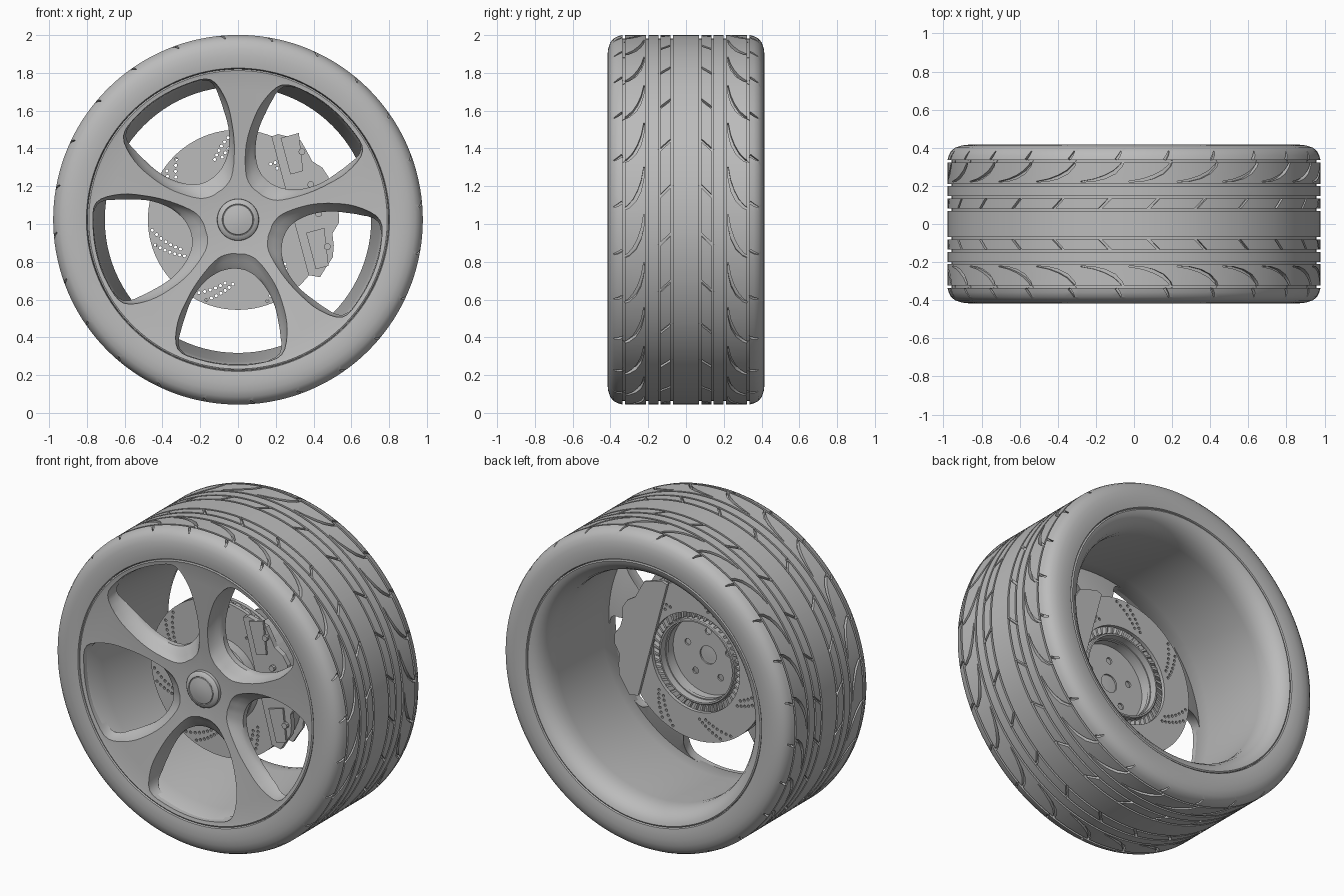
import bpy, bmesh, math
from math import sin, cos, pi, radians
from mathutils import Vector

if "Cube" in bpy.data.objects:
    bpy.data.objects.remove(bpy.data.objects["Cube"])

AXLE = 1.0225     # height of the axle; the wheel turns about y
TREAD = 0.9785    # outer radius

grey = bpy.data.materials.new("mid grey")
grey.use_nodes = True
grey.diffuse_color = (0.5, 0.5, 0.5, 1)
grey.node_tree.nodes["Principled BSDF"].inputs["Base Color"].default_value = (0.5, 0.5, 0.5, 1)


def polar(r, a, y):
    return (r * cos(a), y, r * sin(a))


def add_loft(bm, rings, wrap=False, caps=True):
    """Skin closed rings of points, optionally joining last to first."""
    vs = [[bm.verts.new(p) for p in ring] for ring in rings]
    n, m = len(vs[0]), len(vs)
    for i in range(m if wrap else m - 1):
        a, b = vs[i], vs[(i + 1) % m]
        for j in range(n):
            k = (j + 1) % n
            bm.faces.new((a[j], a[k], b[k], b[j]))
    if caps and not wrap:
        bm.faces.new(vs[0])
        bm.faces.new(vs[-1])


def finish(name, bm):
    bmesh.ops.recalc_face_normals(bm, faces=bm.faces)
    me = bpy.data.meshes.new(name)
    bm.to_mesh(me)
    bm.free()
    ob = bpy.data.objects.new(name, me)
    ob.location.z = AXLE
    me.materials.append(grey)
    bpy.context.collection.objects.link(ob)
    return ob


def lathe(name, profile, seg=96, solid=False):
    """Turn (y, r) points about the axle; solid profiles start and end at r = 0."""
    bm = bmesh.new()
    angles = [2 * pi * i / seg for i in range(seg)]
    rings = [[polar(r, a, y) for a in angles] for y, r in profile]
    add_loft(bm, rings, wrap=not solid, caps=False)
    if solid:
        bmesh.ops.remove_doubles(bm, verts=bm.verts, dist=1e-5)
    return finish(name, bm)


def add_prism(bm, outline, y0, y1):
    add_loft(bm, [[(x, y, z) for x, z in outline] for y in (y0, y1)])


def circle(cx, cz, r, n=10):
    return [(cx + r * cos(2 * pi * i / n), cz + r * sin(2 * pi * i / n)) for i in range(n)]


def select(ob):
    bpy.ops.object.select_all(action='DESELECT')
    ob.select_set(True)
    bpy.context.view_layer.objects.active = ob


def cut(ob, cutter):
    mod = ob.modifiers.new("cut", 'BOOLEAN')
    mod.object, mod.operation, mod.solver = cutter, 'DIFFERENCE', 'MANIFOLD'
    select(ob)
    bpy.ops.object.modifier_apply(modifier=mod.name)
    bpy.data.objects.remove(cutter)


def smooth(ob, angle=32):
    select(ob)
    bpy.ops.object.shade_smooth_by_angle(angle=radians(angle))


# Tyre: one half of the section, mirrored, with ring grooves
half = []
for g in (0.075, 0.14, 0.205, 0.33):
    half += [(g - 0.006, TREAD), (g - 0.006, TREAD - 0.02), (g + 0.006, TREAD - 0.02), (g + 0.006, TREAD)]
half += [(0.36, 0.972), (0.383, 0.96), (0.401, 0.938), (0.412, 0.905), (0.416, 0.87),
         (0.415, 0.83), (0.411, 0.803), (0.404, 0.799), (0.38, 0.798), (0.36, 0.78)]
tyre = lathe("tyre", [(-y, r) for y, r in reversed(half)] + half, 144)

# Tread sipes: (distance along tread, y, half width, floor radius)
crescent = [(0.13, 0.222, 0.002, 0.955), (0.06, 0.23, 0.006, 0.955), (0.0, 0.247, 0.009, 0.955),
            (-0.05, 0.272, 0.01, 0.955), (-0.085, 0.305, 0.008, 0.955), (-0.1, 0.334, 0.005, 0.955)]
shoulder = [(-0.06, 0.338, 0.007, 0.955), (-0.075, 0.36, 0.006, 0.952), (-0.085, 0.382, 0.003, 0.945)]
slant = [(0.035, 0.072, 0.007, 0.96), (-0.035, 0.143, 0.007, 0.96)]
bm = bmesh.new()
REPEAT = 24
for i in range(REPEAT):
    for side in (-1, 1):
        for path in (crescent, shoulder, slant):
            rings = []
            for j, (s, y, w, floor) in enumerate(path):
                p, q = path[max(j - 1, 0)], path[min(j + 1, len(path) - 1)]
                t = Vector((q[0] - p[0], q[1] - p[1])).normalized() * w
                ring = []
                for sgn, r in ((1, floor), (-1, floor), (-1, 1.02), (1, 1.02)):
                    a = 2 * pi * (i + 0.6) / REPEAT + (s - sgn * t.y) / TREAD
                    ring.append(polar(r, a, side * (y + sgn * t.x)))
                rings.append(ring)
            add_loft(bm, rings)
cut(tyre, finish("sipe_cutter", bm))
smooth(tyre)

# Rim barrel with a rolled rear lip
smooth(lathe("rim_barrel", [(-0.385, 0.793), (-0.388, 0.775), (-0.37, 0.765), (-0.25, 0.752), (0.25, 0.705),
                            (0.3, 0.706), (0.345, 0.718), (0.38, 0.74), (0.402, 0.768), (0.409, 0.79),
                            (0.405, 0.7975), (0.36, 0.794), (0.34, 0.79), (-0.34, 0.79)]))

# Five-spoke face: a shallow dish with five flared windows
face = lathe("spoke_face", [(-0.325, 0), (-0.325, 0.12), (-0.338, 0.25), (-0.37, 0.5), (-0.393, 0.68),
                            (-0.405, 0.775), (-0.409, 0.79), (-0.405, 0.7975), (-0.37, 0.794), (-0.345, 0.785),
                            (-0.335, 0.75), (-0.3, 0.67), (-0.26, 0.5), (-0.24, 0.2), (-0.225, 0.16),
                            (-0.225, 0)], solid=True)
# Paired (radius, degrees) points of the wide front edge and the narrow back edge
front = [(.755, -25), (.63, -30.5), (.49, -33), (.36, -34.3), (.2, -34), (.135, -20), (.125, 0), (.135, 20),
         (.2, 32.5), (.36, 32), (.49, 29), (.63, 24.5), (.75, 18), (.768, 8), (.77, -3), (.768, -15)]
back = [(.74, -23), (.65, -27), (.5, -30), (.38, -28.5), (.3, -21), (.265, -10), (.26, 0), (.275, 10),
        (.32, 18), (.4, 22.5), (.5, 23), (.62, 20.5), (.73, 16), (.758, 7), (.762, -3), (.757, -14)]


def rounded(points, steps=4):
    """Closed smooth curve through polar points, as flat vectors."""
    p = [Vector((r * cos(radians(a)), r * sin(radians(a)))) for r, a in points]
    out = []
    for i in range(len(p)):
        a, b, c, d = (p[(i + k) % len(p)] for k in (-1, 0, 1, 2))
        for s in range(steps):
            t = s / steps
            out.append(b + (c - a) * t / 2 + (a - b * 2.5 + c * 2 - d / 2) * t * t
                       + (b * 1.5 - a / 2 - c * 1.5 + d / 2) * t ** 3)
    return out


wide, narrow = rounded(front), rounded(back)
bm = bmesh.new()
for k in range(5):
    turn = radians(270 + 72 * k)
    c, s = cos(turn), sin(turn)
    rings = []
    for y, mix in ((-0.46, 0), (-0.39, 0), (-0.355, 0.2), (-0.33, 0.42), (-0.31, 0.65), (-0.295, 0.85),
                   (-0.28, 1), (-0.15, 1)):
        flat = [a.lerp(b, mix) for a, b in zip(wide, narrow)]
        rings.append([(v.x * c - v.y * s, y, v.x * s + v.y * c) for v in flat])
    add_loft(bm, rings)
cut(face, finish("window_cutter", bm))
smooth(face, 40)

# Domed centre cap
smooth(lathe("centre_cap", [(-0.29, 0), (-0.29, 0.112), (-0.345, 0.11), (-0.355, 0.1), (-0.36, 0.084),
                            (-0.357, 0.081), (-0.361, 0.078), (-0.369, 0.04), (-0.371, 0)], 48, True))

# Vented brake disc with slots at both edges, drilled in swept double rows
disc = lathe("brake_disc", [(-0.165, 0.235), (-0.165, 0.477), (-0.142, 0.477), (-0.142, 0.455), (-0.116, 0.455),
                            (-0.116, 0.477), (-0.093, 0.477), (-0.093, 0.3), (-0.116, 0.3), (-0.116, 0.325),
                            (-0.142, 0.325), (-0.142, 0.235)])
bm = bmesh.new()
for g in range(7):
    for row in (0, 1):
        for h in range(7):
            t = h / 6
            r = 0.457 - 0.115 * t
            a = radians(187 + g * 360 / 7 + row * (10 - 3 * t) + 20 * t)
            add_prism(bm, circle(r * cos(a), r * sin(a), 0.0085, 8), -0.25, 0)
cut(disc, finish("drill_cutter", bm))
smooth(disc)

# Cooling vanes inside the disc
bm = bmesh.new()
for i in range(44):
    a = 2 * pi * i / 44
    for r0, r1 in ((0.262, 0.33), (0.45, 0.472)):
        corners = ((r0, a), (r1, a + 0.08), (r1, a + 0.13), (r0, a + 0.05))
        add_prism(bm, [(r * cos(b), r * sin(b)) for r, b in corners], -0.145, -0.113)
finish("disc_vanes", bm)

# Disc bell with bore and five stud holes
bell = lathe("disc_bell", [(-0.235, 0.04), (-0.235, 0.235), (-0.225, 0.257), (-0.105, 0.257), (-0.1, 0.252),
                           (-0.1, 0.243), (-0.215, 0.238), (-0.215, 0.055), (-0.225, 0.055), (-0.225, 0.04)], 64)
bm = bmesh.new()
for k in range(5):
    a = radians(90 + 72 * k)
    add_prism(bm, circle(0.145 * cos(a), 0.145 * sin(a), 0.02, 14), -0.3, -0.1)
cut(bell, finish("stud_cutter", bm))
smooth(bell)

# Caliper: straight inner edge, stepped outer edge, straddling the disc
TILT = radians(15)


def tilted(u, v):
    return (u * cos(TILT) - v * sin(TILT), u * sin(TILT) + v * cos(TILT))


steps = [0.50, 0.515, 0.535, 0.515, 0.50, 0.525, 0.53, 0.505, 0.505, 0.535, 0.535, 0.505, 0.525, 0.54, 0.53, 0.53]
outline = [tilted(0.285, -0.38), tilted(0.285, 0.38)]
for i, r in enumerate(steps):
    a = radians(50 - 100 * i / (len(steps) - 1))
    outline.append(tilted(r * cos(a), r * sin(a)))

bm = bmesh.new()
for y0, y1 in ((-0.205, -0.172), (-0.086, -0.068)):
    add_prism(bm, outline, y0, y1)
for v0, v1 in ((-0.36, -0.16), (0.16, 0.36)):     # raised piston housings
    add_prism(bm, [tilted(*p) for p in ((0.33, v0), (0.4, v0), (0.43, v1), (0.33, v1))], -0.218, -0.2)
for v in (-0.26, -0.08, 0.08, 0.26):              # bolts
    add_prism(bm, circle(*tilted(0.42, v), 0.018), -0.226, -0.2)
finish("caliper_body", bm)

# Bridge over the disc edge
bm = bmesh.new()
arc = [radians(-42 + 84 * i / 14) + TILT for i in range(15)]
bridge = [(0.5 * cos(a), 0.5 * sin(a)) for a in arc] + [(0.482 * cos(a), 0.482 * sin(a)) for a in reversed(arc)]
add_prism(bm, bridge, -0.18, -0.08)
finish("caliper_bridge", bm)
